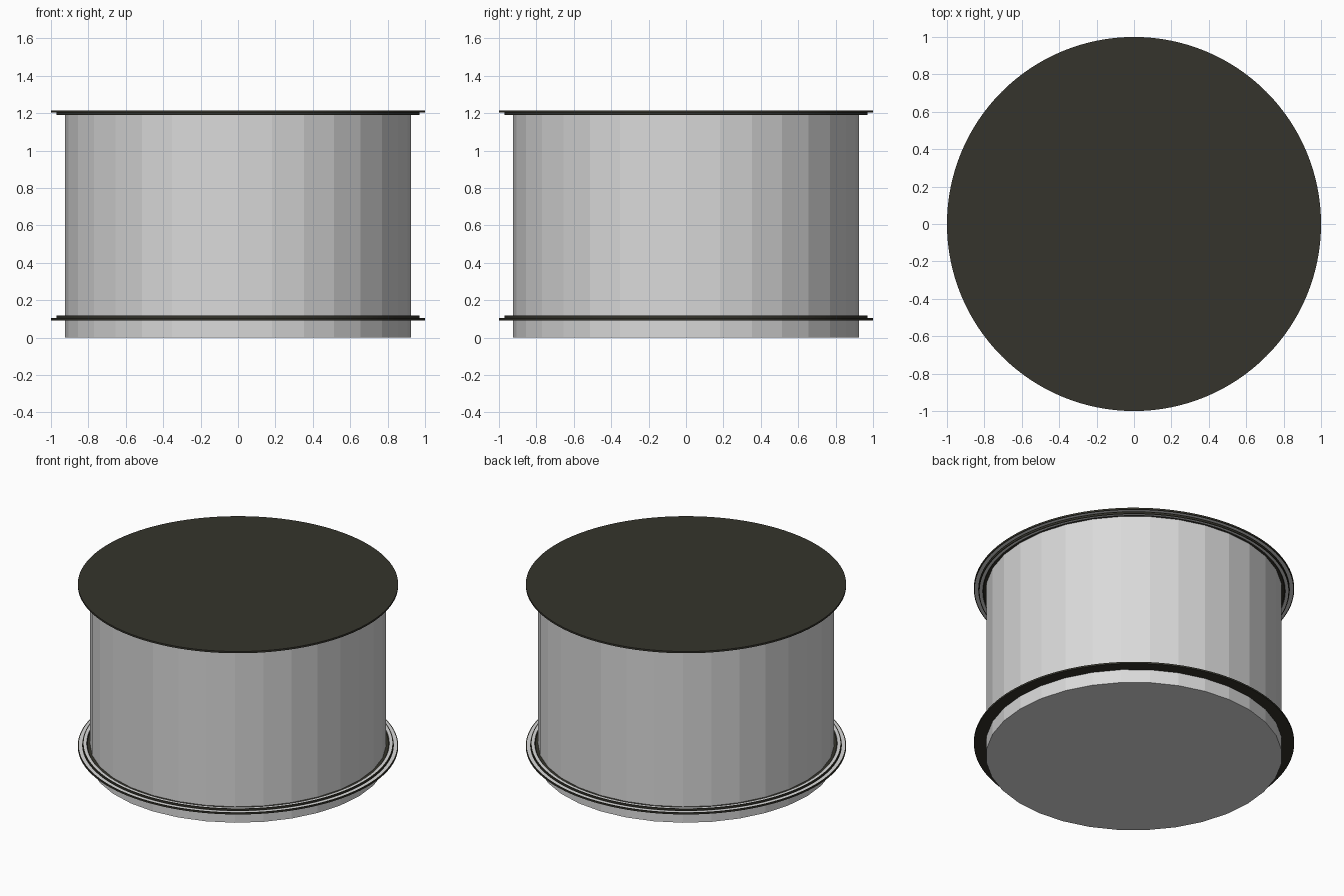
import bpy, bmesh
from math import cos, sin, tau

old = bpy.data.objects.get("Cube")
if old:
    bpy.data.objects.remove(old, do_unlink=True)


def material(name, rgb):
    m = bpy.data.materials.new(name)
    m.use_nodes = True
    m.diffuse_color = (*rgb, 1)
    m.node_tree.nodes["Principled BSDF"].inputs["Base Color"].default_value = (*rgb, 1)
    return m


GREY = material("light grey", (0.7, 0.7, 0.7))
DARK = material("dark olive", (0.035, 0.034, 0.025))


def lathe(name, profile, sides, mats, light_bands=()):
    """Spin (radius, z) points round z and close both ends with caps."""
    bm = bmesh.new()
    rings = [[bm.verts.new((r * cos(tau * i / sides), r * sin(tau * i / sides), z))
              for i in range(sides)] for r, z in profile]
    bm.faces.new(rings[0][::-1])
    bm.faces.new(rings[-1])
    for band, (a, b) in enumerate(zip(rings, rings[1:])):
        for i in range(sides):
            j = (i + 1) % sides
            face = bm.faces.new((a[i], a[j], b[j], b[i]))
            face.material_index = 1 if band in light_bands else 0
    bmesh.ops.recalc_face_normals(bm, faces=bm.faces)
    mesh = bpy.data.meshes.new(name)
    bm.to_mesh(mesh)
    bm.free()
    for m in mats:
        mesh.materials.append(m)
    obj = bpy.data.objects.new(name, mesh)
    bpy.context.collection.objects.link(obj)
    return obj


# Faceted drum
lathe("drum", [(0.925, 0), (0.925, 1.2)], 32, [GREY])

# Stepped flanges: dark rims, light ledges that face the drum wall
steps = [(1, 0), (1, 0.012), (0.994, 0.012), (0.973, 0.012), (0.97, 0.012),
         (0.97, 0.025), (0.964, 0.025), (0.945, 0.025), (0.94, 0.018), (0.9, 0.018)]
for name, base, way in (("lower_flange", 0.092, 1), ("upper_flange", 1.215, -1)):
    lathe(name, [(r, base + way * h) for r, h in steps], 128, [DARK, GREY], (2, 6))
